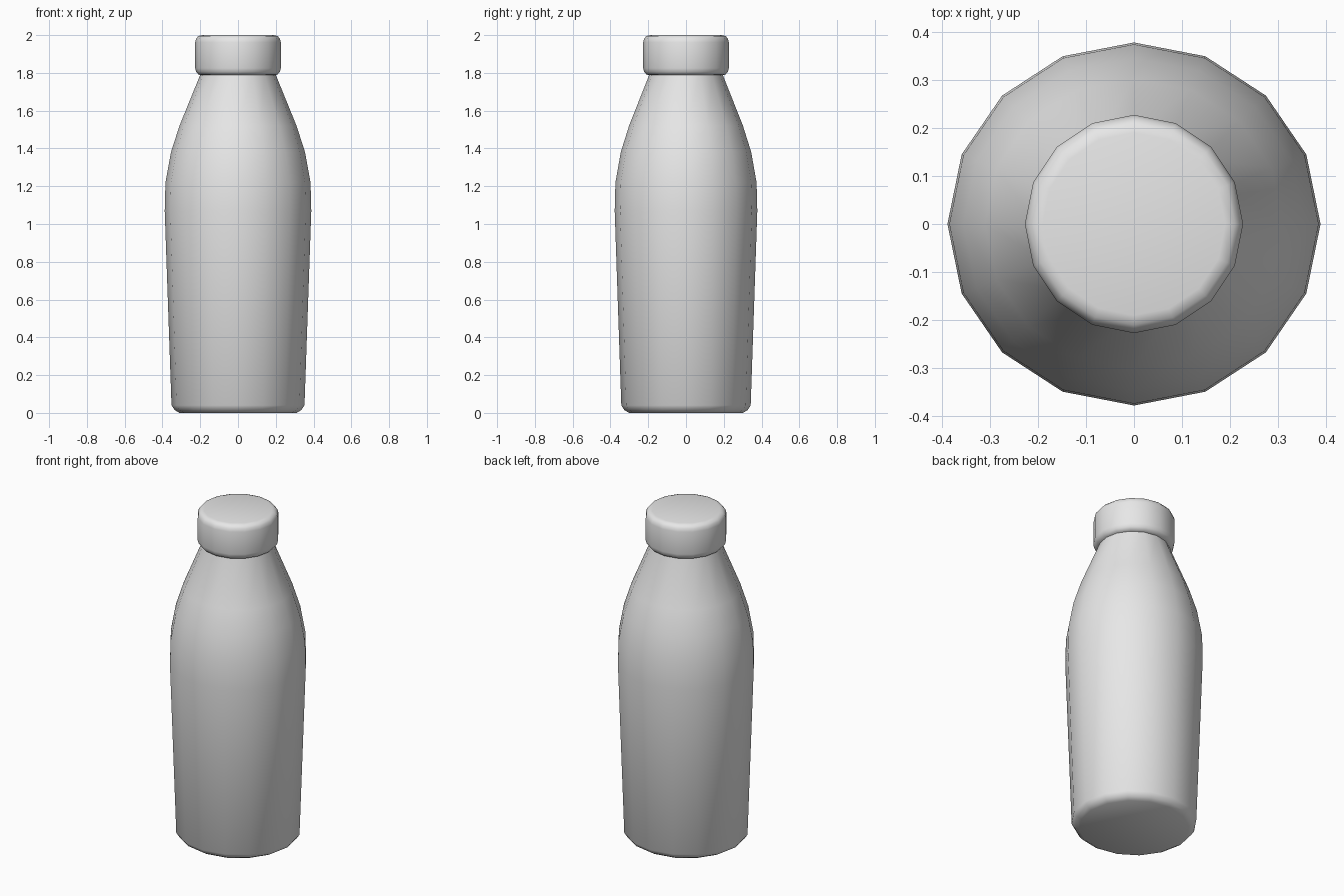
import bpy, bmesh, math

cube = bpy.data.objects.get("Cube")
if cube:
    bpy.data.objects.remove(cube, do_unlink=True)

SIDES = 16

grey = bpy.data.materials.new("light_grey")
grey.use_nodes = True
colour = (0.8, 0.8, 0.8, 1)
grey.diffuse_color = colour
grey.node_tree.nodes["Principled BSDF"].inputs["Base Color"].default_value = colour


def lathe(name, profile, y_scale=1.0):
    """Closed turned solid from (radius, height) points, bottom to top."""
    bm = bmesh.new()
    rings = []
    for r, z in profile:
        angles = [math.tau * i / SIDES for i in range(SIDES)]
        rings.append([bm.verts.new((r * math.cos(a), r * y_scale * math.sin(a), z))
                      for a in angles])
    for low, high in zip(rings, rings[1:]):
        for i in range(SIDES):
            j = (i + 1) % SIDES
            bm.faces.new((low[i], low[j], high[j], high[i]))
    bm.faces.new(rings[0][::-1])
    bm.faces.new(rings[-1])
    mesh = bpy.data.meshes.new(name)
    bm.to_mesh(mesh)
    bm.free()
    mesh.materials.append(grey)
    obj = bpy.data.objects.new(name, mesh)
    bpy.context.collection.objects.link(obj)
    bpy.ops.object.select_all(action='DESELECT')
    obj.select_set(True)
    bpy.context.view_layer.objects.active = obj
    bpy.ops.object.shade_smooth_by_angle(angle=math.radians(60))
    return obj


# Bottle body: chamfered foot, flaring wall, rounded shoulder, neck
lathe("bottle_body", [
    (0.31, 0), (0.335, 0.015), (0.352, 0.04), (0.388, 1.07), (0.384, 1.22),
    (0.355, 1.38), (0.31, 1.52), (0.2, 1.79), (0.19, 1.85)], y_scale=0.973)

# Cap: short cylinder with rounded rims
lathe("bottle_cap", [
    (0.19, 1.787), (0.21, 1.792), (0.222, 1.806), (0.227, 1.825),
    (0.227, 1.962), (0.222, 1.981), (0.21, 1.995), (0.19, 2.0)])
